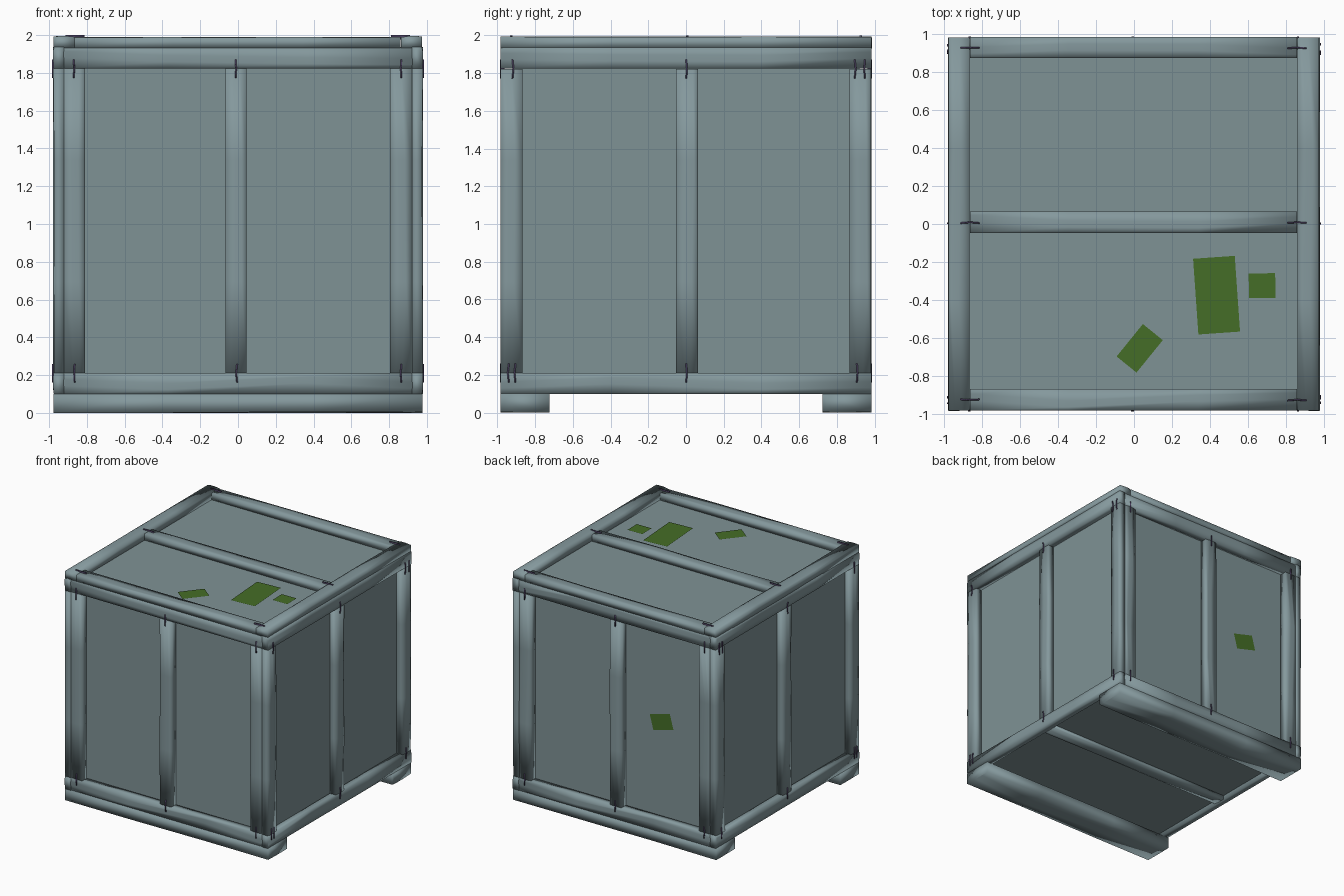
import bpy, bmesh, math, random
from mathutils import Vector, Matrix

random.seed(4)
if "Cube" in bpy.data.objects:
    bpy.data.objects.remove(bpy.data.objects["Cube"], do_unlink=True)


def material(name, rgb):
    m = bpy.data.materials.new(name)
    m.use_nodes = True
    m.diffuse_color = (*rgb, 1)
    m.node_tree.nodes["Principled BSDF"].inputs["Base Color"].default_value = (*rgb, 1)
    return m


PANEL = material("grey teal panel", (0.212, 0.29, 0.302))
BOARD = material("weathered board", (0.232, 0.316, 0.336))
LABEL = material("green label", (0.06, 0.155, 0.02))
NAIL = material("dark purple nail", (0.07, 0.05, 0.115))
X, Y, Z = (Vector(v) for v in ((1, 0, 0), (0, 1, 0), (0, 0, 1)))


def finish(name, bm, mat, smooth=False):
    for f in bm.faces:
        f.smooth = smooth
    mesh = bpy.data.meshes.new(name)
    bm.to_mesh(mesh)
    bm.free()
    mesh.materials.append(mat)
    ob = bpy.data.objects.new(name, mesh)
    bpy.context.collection.objects.link(ob)


def box(name, centre, size, mat):
    bm = bmesh.new()
    bmesh.ops.create_cube(bm, size=1, matrix=Matrix.Translation(centre) @ Matrix.Diagonal((*size, 1)))
    finish(name, bm, mat)


def label(name, centre, width, height, degrees, face=Matrix.Identity(4)):
    """Flat sticker, turned in its own plane and then laid on a face."""
    bm = bmesh.new()
    turn = Matrix.Rotation(math.radians(degrees), 4, "Z")
    bmesh.ops.create_grid(bm, x_segments=1, y_segments=1, size=0.5,
                          matrix=Matrix.Translation(centre) @ face @ turn @ Matrix.Diagonal((width, height, 1, 1)))
    finish(name, bm, LABEL)


def loft(name, sections, mat):
    """Skin a closed, smooth solid through a list of point rings."""
    bm = bmesh.new()
    rings = [[bm.verts.new(p) for p in ring] for ring in sections]
    for a, b in zip(rings, rings[1:]):
        for j in range(len(a)):
            k = (j + 1) % len(a)
            bm.faces.new((a[j], a[k], b[k], b[j]))
    bm.faces.new(rings[0])
    bm.faces.new(rings[-1])
    bmesh.ops.recalc_face_normals(bm, faces=bm.faces)
    finish(name, bm, mat, True)


def board(name, start, end, out, width=0.112, thick=0.063):
    """Worn plank: start and end lie on the backing panel, out points away from it."""
    start, end = Vector(start), Vector(end)
    across = out.cross((end - start).normalized())
    rings = []
    for t in (0, 0.3, 0.7, 1):
        mid = start.lerp(end, t)
        left, right = (random.uniform(0, 0.007) for _ in range(2))
        ridge = random.uniform(-0.2, 0.2)
        section = ((-0.5, 0), (-0.5, thick - left), (ridge - 0.15, thick),
                   (ridge + 0.15, thick), (0.5, thick - right), (0.5, 0))
        rings.append([mid + across * (w * width) + out * h for w, h in section])
    loft(name, rings, BOARD)


def nail(name, pos, out, along):
    """Thin, slightly bent strip lying over a joint."""
    side = out.cross(along)
    bend = random.uniform(-0.006, 0.006)
    rings = []
    for t in (-1, 0, 1):
        c = Vector(pos) + along * (0.05 * t) + side * (bend * t * t)
        rings.append([c + side * s + out * h
                      for s, h in ((-0.004, -0.02), (0.004, -0.02), (0.004, 0.004), (-0.004, 0.004))])
    loft(name, rings, NAIL)


IN, OUT = 0.92, 0.983          # panel plane and outer board plane
FLOOR, LID = 0.135, 1.932      # bottom and top of the panels
LOW, HIGH = 0.155, 1.88        # rail centre heights
POST_LOW, POST_HIGH = 0.21, 1.822

# Plywood body
box("body_panels", (0, 0, (LID + FLOOR) / 2), (2 * IN, 2 * IN, LID - FLOOR), PANEL)

# Skids under the front and back edges
for word, s in (("front", -1), ("back", 1)):
    board(word + "_skid", (-0.978, s * 0.853, 0.1), (0.978, s * 0.853, 0.1), -Z, 0.26, 0.1)

# Front and back frames, then side frames that cover their ends
for word, s in (("front", -1), ("back", 1)):
    out, y = Y * s, s * IN
    for part, z in (("bottom", LOW), ("top", HIGH)):
        board(f"{word}_{part}_rail", (-0.925, y, z), (0.925, y, z), out)
    for part, x in (("right", -0.867), ("middle", -0.01), ("left", 0.862)):
        board(f"{word}_{part}_post", (x, y, POST_LOW), (x, y, POST_HIGH), out)
        for z in (POST_LOW, POST_HIGH):
            nail(f"{word}_{part}_nail", (x, s * OUT, z), out, Z)
for word, s in (("right", -1), ("left", 1)):
    out, x = X * s, s * IN
    for part, z in (("bottom", LOW), ("top", HIGH)):
        board(f"{word}_{part}_rail", (x, -OUT, z), (x, OUT, z), out, 0.112, 0.06)
    for part, y in (("front", -0.926), ("middle", 0.005), ("back", 0.924)):
        board(f"{word}_{part}_post", (x, y, POST_LOW), (x, y, POST_HIGH), out, 0.116, 0.06)
    # Each corner has an extra nail at one end
    for part, y, z in (("front", -0.91, POST_LOW), ("front", -0.945, POST_LOW), ("front", -0.915, POST_HIGH),
                       ("middle", 0.005, POST_LOW), ("middle", 0.005, POST_HIGH),
                       ("back", 0.91, POST_LOW), ("back", 0.9, POST_HIGH), ("back", 0.945, POST_HIGH)):
        nail(f"{word}_{part}_nail", (s * (OUT - 0.003), y, z), out, Z)

# Lid frame with its battens
for word, x in (("right", -0.922), ("left", 0.918)):
    board(f"lid_{word}_rail", (x, -OUT, LID), (x, OUT, LID), Z)
for word, y in (("front", -0.926), ("middle", 0.009), ("back", 0.93)):
    board(f"lid_{word}_batten", (-0.865, y, LID), (0.86, y, LID), Z, 0.112, 0.058)
    for x in (-0.863, 0.86):
        nail(f"lid_{word}_nail", (x, y, 1.996), Z, X)

# Floor batten between the skids
board("floor_batten", (-IN, 0, FLOOR), (IN, 0, FLOOR), -Z, 0.112, FLOOR - 0.1)

# Painted labels: three on the lid, one on the back
for i, (x, y, w, h, a) in enumerate(((0.435, -0.375, 0.22, 0.4, 4),
                                     (0.675, -0.325, 0.14, 0.13, 1),
                                     (0.03, -0.655, 0.22, 0.135, 51))):
    label(f"lid_label_{i + 1}", (x, y, LID + 0.006), w, h, a)
label("back_label", (-0.415, IN + 0.008, 1.03), 0.2, 0.135, 15, Matrix.Rotation(math.radians(-90), 4, "X"))
